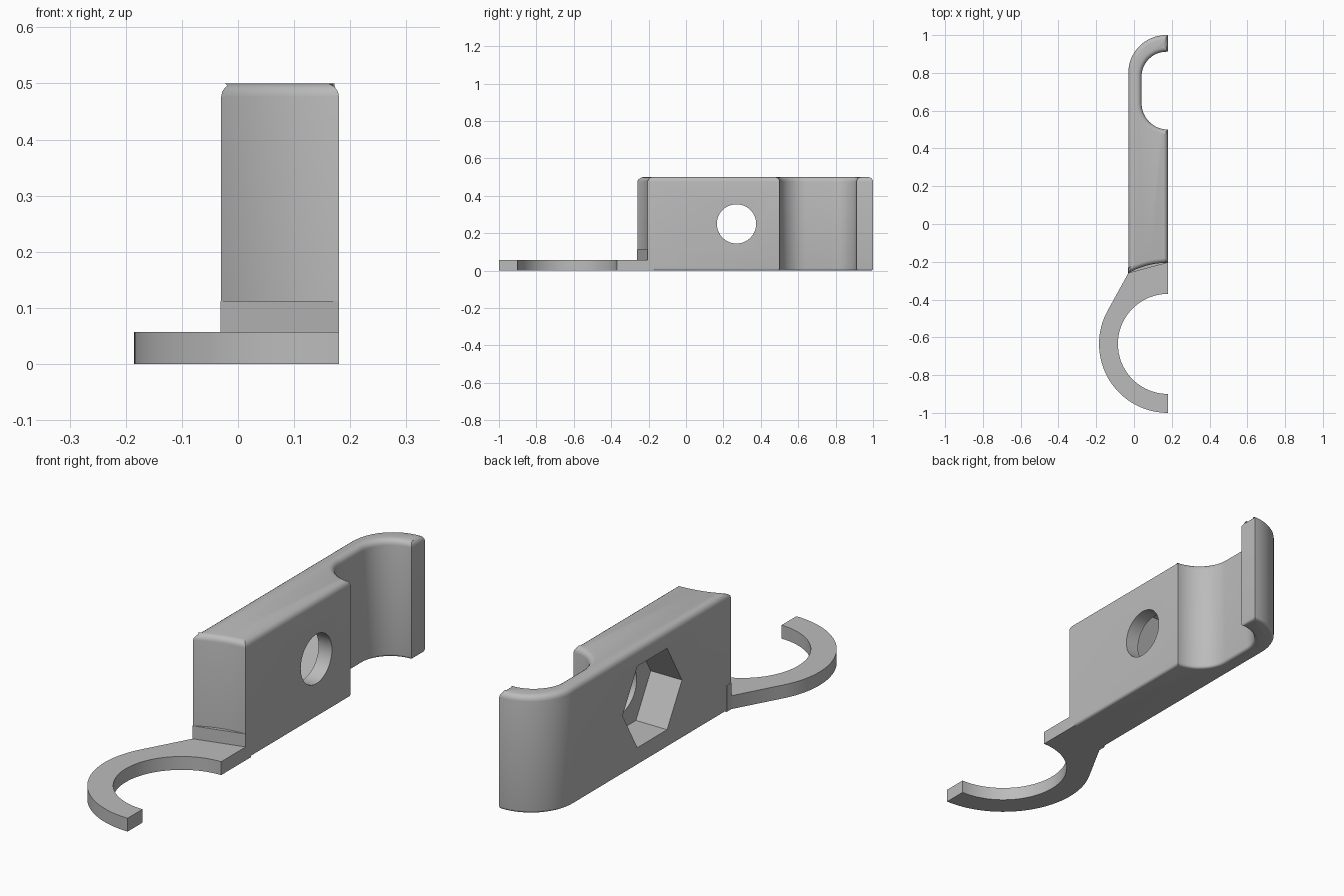
import bpy, bmesh, math

if "Cube" in bpy.data.objects:
    bpy.data.objects.remove(bpy.data.objects["Cube"], do_unlink=True)

grey = bpy.data.materials.new("plain grey")
grey.use_nodes = True
colour = (0.5, 0.5, 0.5, 1)
grey.diffuse_color = colour
grey.node_tree.nodes["Principled BSDF"].inputs["Base Color"].default_value = colour

FLAT_X, BACK_X, HEIGHT = 0.18, -0.03, 0.5
RING_Y, RING_R, HOLE_R, END_R = -0.635, 0.365, 0.265, 0.43


def arc(cx, cy, r, a0, a1, n=24):
    """Points on an arc, angles in degrees."""
    angles = [math.radians(a0 + (a1 - a0) * i / n) for i in range(n + 1)]
    return [(cx + r * math.cos(a), cy + r * math.sin(a)) for a in angles]


def bevel_level(bm, z, radius, keep=lambda e: True):
    """Round the outline edges lying at height z."""
    edges = [e for e in bm.edges if all(abs(v.co.z - z) < 1e-5 for v in e.verts) and keep(e)]
    bmesh.ops.bevel(bm, geom=edges, offset=radius, segments=4, profile=0.5,
                    affect='EDGES', clamp_overlap=False)


def prism(name, outline, height, top_round=0, bottom_round=0):
    bm = bmesh.new()
    face = bm.faces.new([bm.verts.new((x, y, 0)) for x, y in outline])
    up = bmesh.ops.extrude_face_region(bm, geom=[face])["geom"]
    bmesh.ops.translate(bm, verts=[v for v in up if isinstance(v, bmesh.types.BMVert)],
                        vec=(0, 0, height))
    bmesh.ops.recalc_face_normals(bm, faces=bm.faces[:])
    if top_round:
        bevel_level(bm, height, top_round)
    if bottom_round:
        bevel_level(bm, 0, bottom_round,
                    lambda e: sum(v.co.y for v in e.verts) / 2 > -0.18)
    bmesh.ops.recalc_face_normals(bm, faces=bm.faces[:])
    mesh = bpy.data.meshes.new(name)
    bm.to_mesh(mesh)
    bm.free()
    mesh.materials.append(grey)
    obj = bpy.data.objects.new(name, mesh)
    bpy.context.collection.objects.link(obj)
    return obj


def x_cutter(name, sides, radius, x0, x1, y, z):
    """Helper prism lying along x; first corner points along y."""
    bpy.ops.mesh.primitive_cylinder_add(vertices=sides, radius=radius, depth=x1 - x0,
                                        location=((x0 + x1) / 2, y, z),
                                        rotation=(0, math.pi / 2, 0))
    obj = bpy.context.object
    obj.name = name
    obj.data.materials.append(grey)
    return obj


def combine(target, other, operation):
    mod = target.modifiers.new(operation.title(), 'BOOLEAN')
    mod.object, mod.operation, mod.solver = other, operation, 'EXACT'
    bpy.context.view_layer.objects.active = target
    bpy.ops.object.modifier_apply(modifier=mod.name)
    bpy.data.objects.remove(other, do_unlink=True)


# Clamp body: curved front end, hooked rear end with a channel
corner = math.degrees(math.acos((BACK_X - FLAT_X) / END_R))
outline = arc(FLAT_X, RING_Y, END_R, corner, 90, 12)
outline += arc(FLAT_X, 0.64, 0.14, 270, 180)
outline += arc(0.172, 0.78, 0.132, 180, 90)
outline += [(FLAT_X, 0.912), (FLAT_X, 1.0)]
outline += arc(0.17, 0.8, 0.2, 90, 180)
body = prism("clamp_body", outline, HEIGHT, 0.024, 0.012)

# Half ring plate with a tangent flank running to the body
front_corner = outline[0]
tangent = corner + math.degrees(math.acos(RING_R / END_R))
ring = [front_corner] + arc(FLAT_X, RING_Y, RING_R, tangent, 270, 40)
ring += arc(FLAT_X, RING_Y, HOLE_R, 270, 90, 48) + [(FLAT_X, -0.19), (BACK_X, -0.24)]
plate = prism("ring_plate", ring, 0.057)

# Straight-faced step between plate and body
step = prism("step", [(BACK_X - 0.001, front_corner[1] - 0.002), (FLAT_X, -0.205),
                      (FLAT_X, -0.17), (BACK_X - 0.001, -0.23)], 0.112)
combine(plate, step, 'UNION')
combine(body, plate, 'UNION')

# Bolt hole through the flat side, hexagonal nut pocket in the back side
combine(body, x_cutter("bolt_cutter", 48, 0.105, -0.1, 0.25, 0.27, 0.25), 'DIFFERENCE')
nut = x_cutter("nut_cutter", 6, 0.2, -0.1, 0.117, 0.27, 0.25)
combine(body, nut, 'DIFFERENCE')

bpy.ops.object.select_all(action='DESELECT')
body.select_set(True)
bpy.context.view_layer.objects.active = body
bpy.ops.object.shade_smooth_by_angle(angle=math.radians(30))
